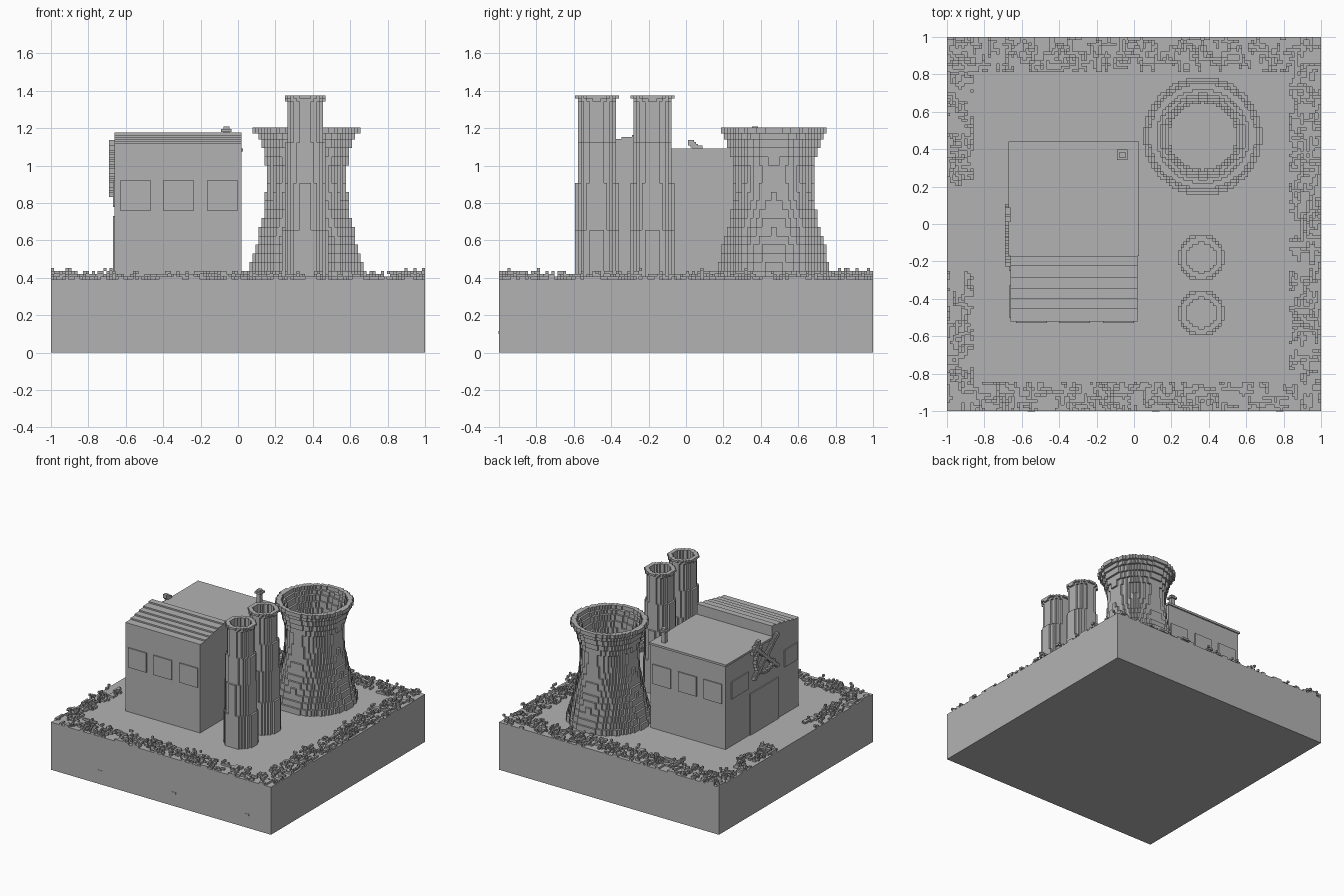
import bpy
import bmesh
import math
import random

random.seed(7)
V = 1 / 64          # size of one block
GROUND = 25         # ground height in blocks

if "Cube" in bpy.data.objects:
    bpy.data.objects.remove(bpy.data.objects["Cube"])

grey = bpy.data.materials.new("plain_grey")
grey.use_nodes = True
grey.diffuse_color = (0.45, 0.45, 0.45, 1)
grey.node_tree.nodes["Principled BSDF"].inputs["Base Color"].default_value = grey.diffuse_color


def finish(name, bm):
    mesh = bpy.data.meshes.new(name)
    bm.to_mesh(mesh)
    bm.free()
    mesh.materials.append(grey)
    obj = bpy.data.objects.new(name, mesh)
    bpy.context.collection.objects.link(obj)
    return obj


def add_box(bm, xs, ys, zs):
    cube = bmesh.ops.create_cube(bm, size=1)
    for v in cube["verts"]:
        v.co = [a[0] if c < 0 else a[1] for c, a in zip(v.co, (xs, ys, zs))]


def box(name, xs, ys, zs):
    bm = bmesh.new()
    add_box(bm, xs, ys, zs)
    return finish(name, bm)


def disc(cx, cy, r, hole=0):
    """Block cells of a ring around a centre."""
    n = math.ceil(r) + 1
    return {(i, j)
            for i in range(math.floor(cx) - n, math.floor(cx) + n + 1)
            for j in range(math.floor(cy) - n, math.floor(cy) + n + 1)
            if hole <= math.hypot(i + .5 - cx, j + .5 - cy) < r}


def blocks(name, layers):
    """Outer skin of stacked layers of cells: (bottom, top, cells)."""
    bm = bmesh.new()

    def quad(*corners):
        bm.faces.new([bm.verts.new((x * V, y * V, z * V)) for x, y, z in corners])

    for k, (a, b, cells) in enumerate(layers):
        below = layers[k - 1][2] if k else set()
        above = layers[k + 1][2] if k + 1 < len(layers) else set()
        for i, j in cells:
            ring = [(i, j), (i + 1, j), (i + 1, j + 1), (i, j + 1)]
            beside = [(i, j - 1), (i + 1, j), (i, j + 1), (i - 1, j)]
            for n, cell in enumerate(beside):
                if cell not in cells:
                    p, q = ring[n], ring[(n + 1) % 4]
                    quad((*p, a), (*q, a), (*q, b), (*p, b))
            if (i, j) not in above:
                quad(*[(*p, b) for p in ring])
            if (i, j) not in below:
                quad(*[(*p, a) for p in reversed(ring)])
    bmesh.ops.remove_doubles(bm, verts=bm.verts, dist=V / 100)
    return finish(name, bm)


# Ground slab with small marks on the front
G = GROUND * V
box("ground_slab", (-1, 1), (-1, 1), (0, G))
for n, x in enumerate((-.55, .115, .78)):
    box(f"slab_mark_{n}", (x - .02, x + .02), (-1.003, -.995), (.1, .115))

# Cooling tower: waisted open shell in stepped bands, with a rim
TX, TY, WAIST = 23.5, 30, 61
layers = []
for z in range(GROUND, 75, 3):
    top = min(z + 3, 75)
    d = (z + top) / 2 - WAIST
    r = math.hypot(13.7, d * (.43 if d < 0 else .75))
    layers.append((z, top, disc(TX, TY, r, r - 2.2)))
layers.append((75, 77, disc(TX, TY, 18.2, 15.8)))
blocks("cooling_tower", layers)

# Two hollow chimneys that narrow in steps, with flared rims
steps = [(GROUND, 42, 8), (42, 58, 7.4), (58, 72, 6.9),
         (72, 86, 6.2), (86, 87, 6.8), (87, 88, 7.4)]
for side, cy in (("front", -30.5), ("back", -11.5)):
    blocks(f"{side}_chimney",
           [(a, b, disc(23, cy, r, 5.2)) for a, b, r in steps])

# Front hall with a stepped roof rising to the back
X0, X1 = -.66, .02
edges = [-.52, -.455, -.4, -.345, -.29, -.222, -.172]
box("front_hall", (X0, X1), (edges[0], edges[-1]), (G, 1.11))
bm = bmesh.new()
for n in range(6):
    add_box(bm, (X0, X1), edges[n:n + 2], (1.11, 1.118 + .0117 * n))
finish("front_hall_roof", bm)

# Back hall with a flat overhanging roof and a vent
box("back_hall", (X0, X1), (edges[-1], .43), (G, 1.075))
box("back_hall_roof", (X0 - .011, X1 + .008), (edges[-1], .44), (1.075, 1.092))
vx, vy = -.062, .37
box("vent_post", (vx - .016, vx + .016), (vy - .016, vy + .016), (1.09, 1.21))
box("vent_cap", (vx - .028, vx + .028), (vy - .028, vy + .028), (1.18, 1.195))

# Windows and door as plates on the walls
T = .009
for n, x in enumerate((-.63, -.4, -.165)):
    span = (x, x + .165)
    box(f"front_window_{n}", span, (edges[0] - T, edges[0] + T), (.76, .92))
    box(f"back_window_{n}", span, (.43 - T, .43 + T), (.76, .92))
for n, span in enumerate(((.14, .36), (-.5, -.33))):
    box(f"side_window_{n}", (X0 - T, X0 + T), span, (.78, .92))
box("side_door", (X0 - T, X0 + T), (-.25, .115), (G, .73))

# Crossed bars and a curved brace fixed high on the side wall
def strip(name, points, width):
    bm = bmesh.new()
    for y, z in points:
        add_box(bm, (X0 - .03, X0), (y - width, y + width), (z - width, z + width))
    return finish(name, bm)

CY, CZ = -.07, .97
for name, s in (("rising_bar", 1), ("falling_bar", -1)):
    strip(name, [(CY + s * t * .0145, CZ + t * .0125) for t in range(-10, 11)], .013)
strip("curved_brace",
      [(CY + .13 * math.cos(a / 4), CZ + .12 * math.sin(a / 4)) for a in range(-10, 5)], .011)
strip("bar_head", [(CY + .13 + .011 * t, 1.09 - .011 * t) for t in range(-3, 4)], .015)

# Grass: short leaning blades along the edges, with a gap for the entry
def in_border(i, j):
    if not (-64 <= i < 64 and -64 <= j < 64):
        return False
    entry = -16 <= j < 13
    return j >= 52 or j < -54 or i >= 53 or (i < -55 and not entry)

patch = [(i, j) for i in range(-64, 64) for j in range(-64, 64) if in_border(i, j)]
grass = [set() for _ in range(4)]
for _ in range(620):
    i, j = random.choice(patch)
    di, dj = random.choice(((1, 0), (-1, 0), (0, 1), (0, -1)))
    height = random.choice((0, 0, 1, 2, 3))
    for step in range(random.randint(4, 7)):
        if in_border(i, j):
            grass[min(step // 2, height)].add((i, j))
        if random.random() < .3:
            di, dj = random.choice(((dj, di), (-dj, -di)))
        i, j = i + di, j + dj
blocks("grass", [(GROUND + n, GROUND + n + 1, c) for n, c in enumerate(grass)])
